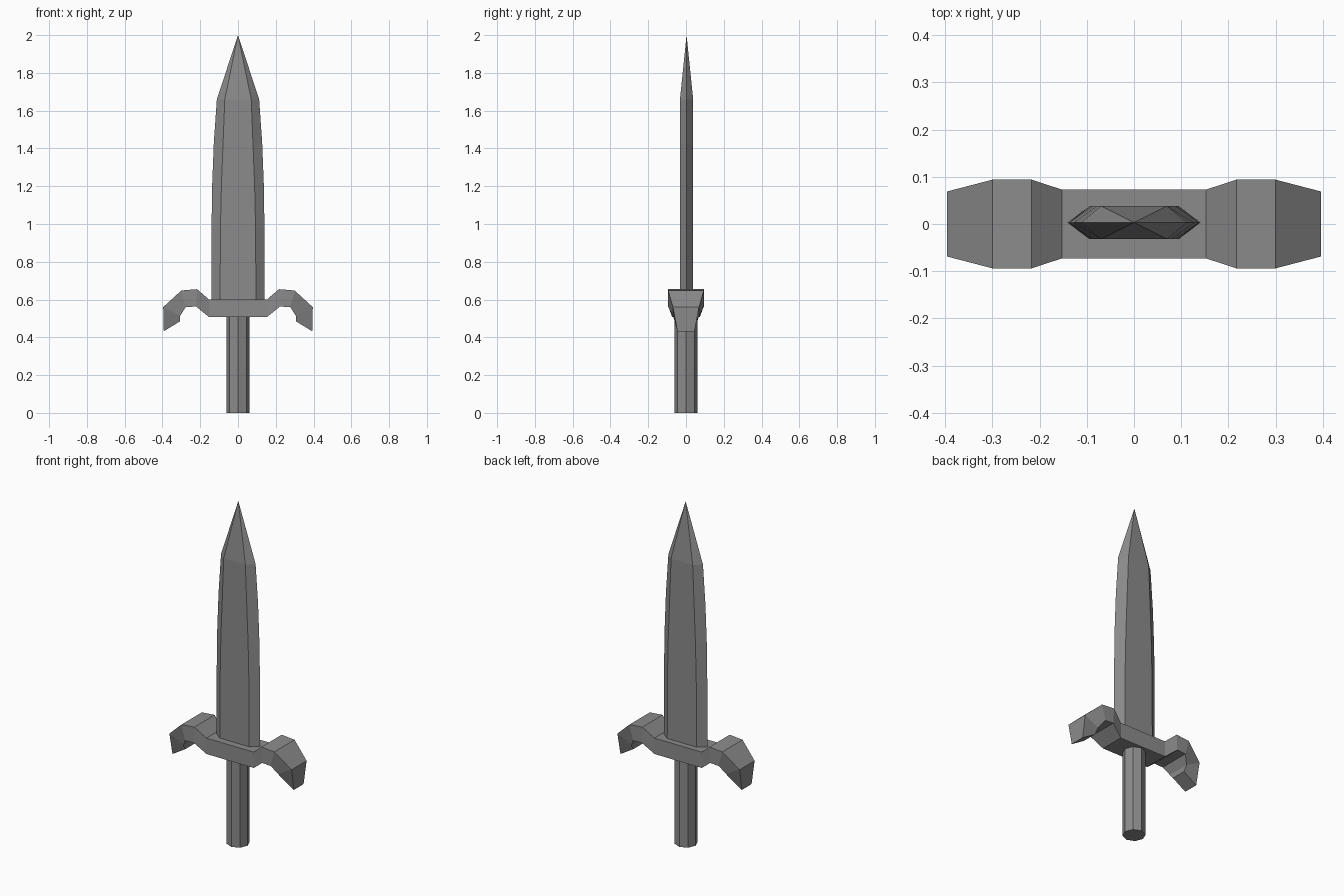
import bpy, bmesh, math

if "Cube" in bpy.data.objects:
    bpy.data.objects.remove(bpy.data.objects["Cube"])

# Dark grey metal shared by every part
metal = bpy.data.materials.new("dark_metal")
metal.diffuse_color = (0.26, 0.26, 0.26, 1)
metal.use_nodes = True
metal.node_tree.nodes["Principled BSDF"].inputs["Base Color"].default_value = metal.diffuse_color


def loft(name, sections, tip=None):
    """Skin a row of equal-sized rings, capping the ends or closing at a tip."""
    bm = bmesh.new()
    rings = [[bm.verts.new(p) for p in s] for s in sections]
    n = len(rings[0])
    for a, b in zip(rings, rings[1:]):
        for i in range(n):
            j = (i + 1) % n
            bm.faces.new((a[i], a[j], b[j], b[i]))
    bm.faces.new(rings[0])
    if tip:
        t = bm.verts.new(tip)
        for i in range(n):
            bm.faces.new((rings[-1][i], rings[-1][(i + 1) % n], t))
    else:
        bm.faces.new(rings[-1])
    bmesh.ops.recalc_face_normals(bm, faces=bm.faces)
    mesh = bpy.data.meshes.new(name)
    bm.to_mesh(mesh)
    bm.free()
    mesh.materials.append(metal)
    obj = bpy.data.objects.new(name, mesh)
    bpy.context.collection.objects.link(obj)
    return obj


# Blade: flattened hexagon (half width, half flat, height), closing at the point
def blade_ring(w, f, z, t=0.035, y=0.003):
    return [(-w, y, z), (-f, y - t, z), (f, y - t, z),
            (w, y, z), (f, y + t, z), (-f, y + t, z)]


blade_steps = [(0.141, 0.095, 0.59), (0.14, 0.093, 0.98), (0.137, 0.088, 1.2),
               (0.128, 0.079, 1.43), (0.112, 0.070, 1.66)]
loft("blade", [blade_ring(*s) for s in blade_steps], tip=(0, 0.003, 2.0))

# Crossguard: upper x, z, half depth; lower x, z, half depth along the right arm
arm = [((0.153, 0.600, 0.073), (0.153, 0.507, 0.073)),
       ((0.217, 0.655, 0.094), (0.222, 0.563, 0.094)),
       ((0.300, 0.648, 0.094), (0.277, 0.560, 0.094)),
       ((0.396, 0.560, 0.069), (0.306, 0.514, 0.069)),
       ((0.393, 0.432, 0.045), (0.308, 0.484, 0.045))]


def guard_ring(pair, side):
    (ux, uz, uy), (lx, lz, ly) = pair
    return [(side * ux, -uy, uz), (side * ux, uy, uz),
            (side * lx, ly, lz), (side * lx, -ly, lz)]


loft("crossguard", [guard_ring(p, -1) for p in reversed(arm)]
     + [guard_ring(p, 1) for p in arm])

# Grip: plain octagonal bar
bpy.ops.mesh.primitive_cylinder_add(vertices=8, radius=0.062, depth=0.51,
                                    location=(0, 0, 0.255))
grip = bpy.context.object
grip.name = "grip"
grip.data.materials.append(metal)
